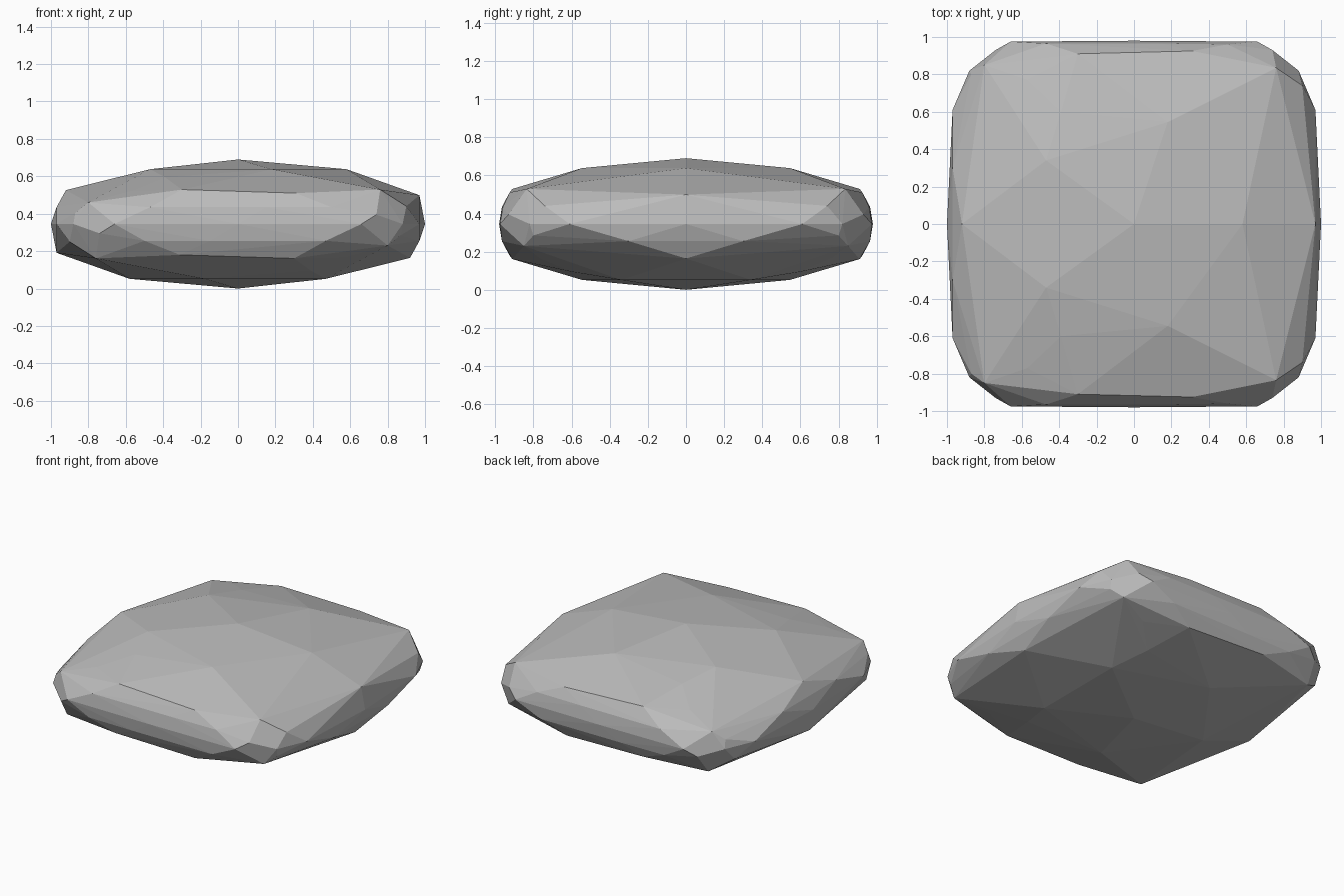
import bpy, bmesh

if "Cube" in bpy.data.objects:
    bpy.data.objects.remove(bpy.data.objects["Cube"])

# Key points of the upper half, y >= 0, z measured from the middle plane
HALF = 0.345
UPPER = [
    (0, 0, .345),                                                # crown
    (.58, 0, .293), (.18, .545, .293), (-.47, .34, .293),        # crown ring
    (.76, .835, .184), (-.3, .91, .184), (-.92, 0, .181),        # shoulder
    (.97, 0, .154), (.31, .925, .165), (-.80, .85, .115),
    (-.57, .77, .177), (-.39, .6, .25),
    (.96, .31, .08), (.90, .74, .095), (-.97, .3, .09),          # upper girdle
    (-.87, .80, .06), (.15, .965, .09), (-.47, .965, .09), (.5, .96, .09),
    (.74, .93, .05),
    (1, 0, 0), (.97, .61, 0), (.88, .82, 0), (.66, .975, 0), (0, .98, 0),  # girdle
]

stone = bpy.data.materials.new("stone grey")
stone.diffuse_color = (0.5, 0.5, 0.5, 1)
stone.use_nodes = True
stone.node_tree.nodes["Principled BSDF"].inputs["Base Color"].default_value = stone.diffuse_color

# The lower half is the upper half turned over about the y axis
bm = bmesh.new()
pts = set()
for x, y, z in UPPER:
    for s in (1, -1):
        pts.add((x, s * y + 0.0, z + HALF))
        pts.add((-x + 0.0, s * y + 0.0, -z + HALF))
for p in sorted(pts):
    bm.verts.new(p)
res = bmesh.ops.convex_hull(bm, input=bm.verts[:])
loose = [v for v in bm.verts if not v.link_faces]
bmesh.ops.delete(bm, geom=loose, context='VERTS')
bmesh.ops.recalc_face_normals(bm, faces=bm.faces[:])

me = bpy.data.meshes.new("pebble")
bm.to_mesh(me)
bm.free()
me.materials.append(stone)
ob = bpy.data.objects.new("pebble", me)
bpy.context.collection.objects.link(ob)
